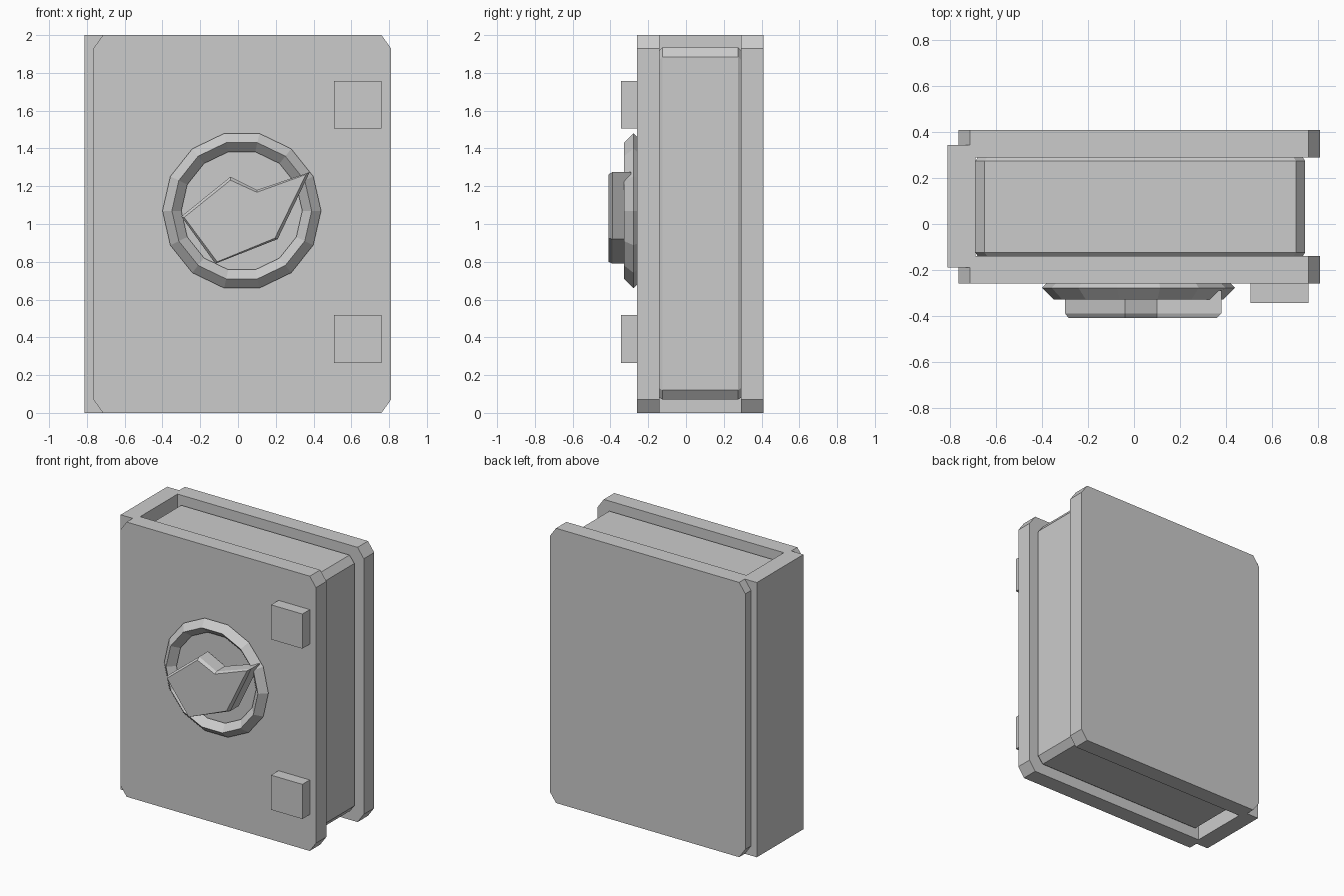
import bpy
import bmesh
import math
from mathutils import Matrix

default = bpy.data.objects.get("Cube")
if default:
    bpy.data.objects.remove(default, do_unlink=True)

# Single plain grey
GREY = (0.6, 0.6, 0.6, 1.0)
grey = bpy.data.materials.new("plain grey")
grey.use_nodes = True
grey.diffuse_color = GREY
grey.node_tree.nodes["Principled BSDF"].inputs["Base Color"].default_value = GREY


def finish(name, bm):
    bmesh.ops.recalc_face_normals(bm, faces=bm.faces)
    mesh = bpy.data.meshes.new(name)
    bm.to_mesh(mesh)
    bm.free()
    mesh.materials.append(grey)
    obj = bpy.data.objects.new(name, mesh)
    bpy.context.collection.objects.link(obj)
    return obj


def loft(name, sections):
    """Join equal-length (y, outline) sections and cap both ends."""
    bm = bmesh.new()
    rings = [[bm.verts.new((x, y, z)) for x, z in pts] for y, pts in sections]
    n = len(rings[0])
    for a, b in zip(rings, rings[1:]):
        for i in range(n):
            j = (i + 1) % n
            bm.faces.new((a[i], a[j], b[j], b[i]))
    bm.faces.new(rings[0])
    bm.faces.new(rings[-1])
    return finish(name, bm)


def slab(x0, x1, z0, z1, cx, cz):
    """Rectangle outline with cut corners."""
    return [(x0 + cx, z0), (x1 - cx, z0), (x1, z0 + cz), (x1, z1 - cz),
            (x1 - cx, z1), (x0 + cx, z1), (x0, z1 - cz), (x0, z0 + cz)]


def box(name, x0, x1, y0, y1, z0, z1):
    outline = [(x0, z0), (x1, z0), (x1, z1), (x0, z1)]
    return loft(name, [(y0, outline), (y1, outline)])


# Covers
cover = slab(-0.765, 0.81, 0, 2, 0.05, 0.07)
loft("front_cover", [(-0.26, cover), (-0.14, cover)])
loft("back_cover", [(0.29, cover), (0.41, cover)])

# Spine, slightly eased along its outer edges
box("spine", -0.812, -0.69, -0.19, 0.345, 0, 2)

# Page block with narrow bevels beside the covers
inner = slab(-0.68, 0.735, 0.08, 1.92, 0.04, 0.05)
outer = slab(-0.69, 0.745, 0.07, 1.935, 0.04, 0.05)
loft("page_block", [(-0.14, inner), (-0.125, outer),
                    (0.275, outer), (0.29, inner)])

# Clasps
for side, z in (("lower", 0.265), ("upper", 1.505)):
    box(side + "_clasp", 0.508, 0.76, -0.345, -0.25, z, z + 0.252)

# Faceted ring: a diamond section swept round the emblem
bm = bmesh.new()
SIDES, MAJOR, MINOR = 14, 0.37, 0.05
loops = []
for i in range(SIDES):
    a = math.tau * i / SIDES
    loop = []
    for k in range(4):
        b = math.tau * k / 4
        r = MAJOR + MINOR * math.cos(b)
        loop.append(bm.verts.new((0.02 + r * math.cos(a),
                                  -0.278 + MINOR * math.sin(b),
                                  1.07 + r * math.sin(a))))
    loops.append(loop)
for i in range(SIDES):
    a, b = loops[i], loops[(i + 1) % SIDES]
    for k in range(4):
        m = (k + 1) % 4
        bm.faces.new((a[k], a[m], b[m], b[k]))
finish("emblem_ring", bm)

# Angular emblem with an eased front edge
emblem = [(-0.30, 1.04), (-0.12, 0.79), (0.21, 0.92),
          (0.38, 1.275), (0.10, 1.18), (-0.04, 1.25)]
front = [(-0.285, 1.035), (-0.11, 0.80), (0.195, 0.925),
         (0.36, 1.262), (0.10, 1.168), (-0.04, 1.232)]
loft("emblem", [(-0.41, front), (-0.39, emblem), (-0.29, emblem)])
